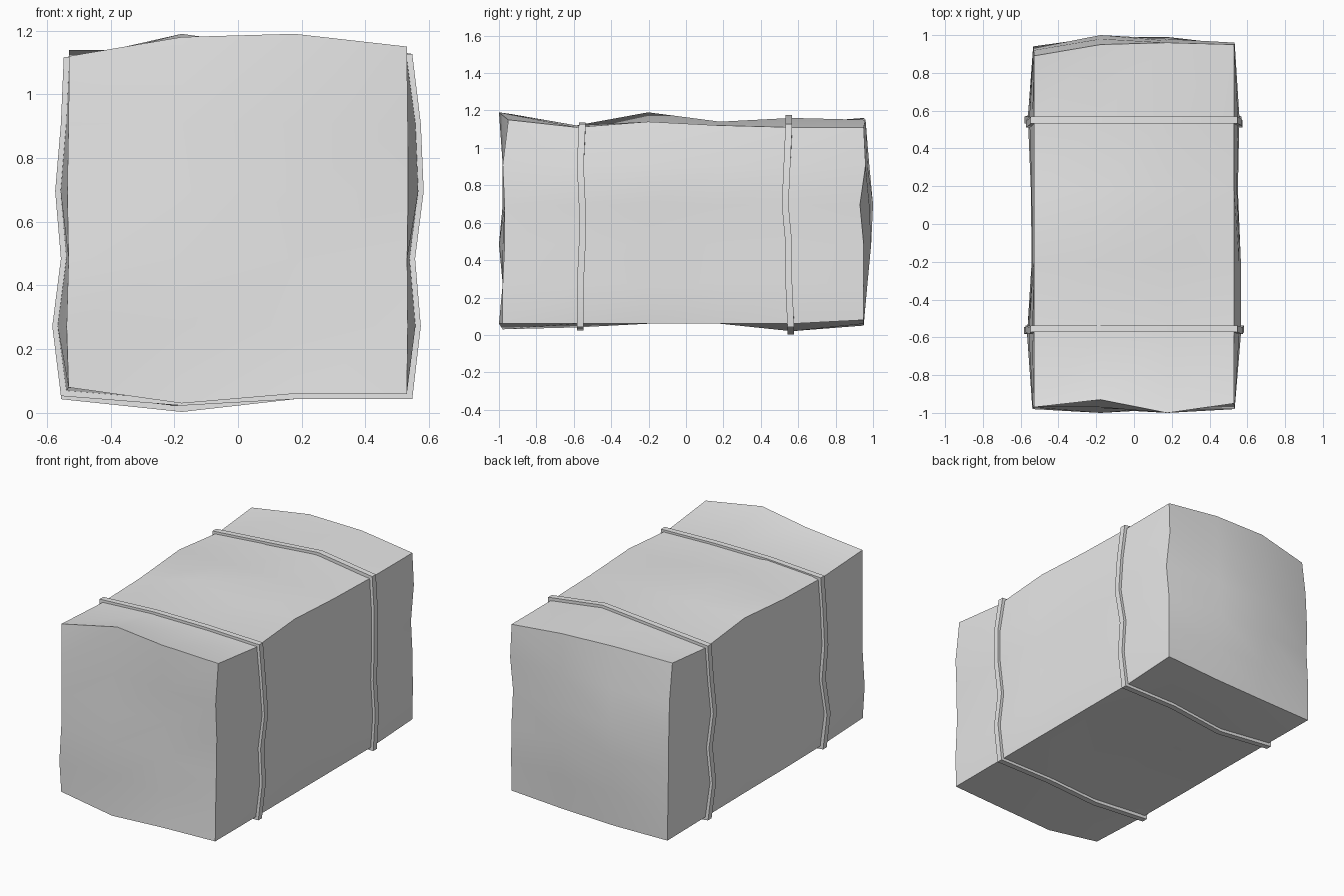
import bpy
import bmesh
from mathutils import Vector

cube = bpy.data.objects.get("Cube")
if cube:
    bpy.data.objects.remove(cube, do_unlink=True)

grey = bpy.data.materials.new("plain_grey")
grey.use_nodes = True
grey.diffuse_color = (0.8, 0.8, 0.8, 1)
grey.node_tree.nodes["Principled BSDF"].inputs["Base Color"].default_value = grey.diffuse_color

# Grid of the bale: columns across, along and up
NX, NY, NZ = 3, 5, 5
LOW = Vector((-0.53, -0.97, 0.06))
HIGH = Vector((0.53, 0.95, 1.12))

# Lumps of each face in hundredths of a unit, outward positive
# top and bottom: one row per step across, running front to back
TOP = [[0, -2, -1, 2, -2, 1], [6, 0, 7, 2, 1, 4],
       [7, 0, 2, 2, 4, 3], [3, -1, 2, 0, -1, -1]]
BOTTOM = [[-2, -1, 0, 0, 0, 1], [3, 2, 0, 0, 4, 1],
          [0, 0, 0, 0, 0, 0], [0, 0, 0, 0, 0, -2]]
# front and back: one row per step across, running upward
FRONT = [[0, 1, 0, -1, 0, 0], [1, 1, 3, 1, 0, -4],
         [3, 1, 1, 0, 1, 3], [1, 1, 0, 0, 1, -2]]
BACK = [[-1, -1, -2, -2, -3, -6], [0, 2, 4, 5, 3, 0],
        [0, 2, 4, 3, 2, 1], [0, 0, 0, -2, 1, 0]]
# sides: a profile upward scaled by a profile along the bale
LEFT_UP, LEFT_ALONG = [0, 3, 1, 4, 3, 0], [0.1, 0.9, 0.9, 0.5, 0.7, 0.1]
RIGHT_UP, RIGHT_ALONG = [1, 4, 1, 3, 1, 0], [0.2, 0.9, 0.3, 0.4, 0.8, 0.1]


def surface_point(i, j, k):
    """Lumpy position of one grid point on the shell."""
    p = Vector(LOW[a] + (HIGH[a] - LOW[a]) * t
               for a, t in enumerate((i / NX, j / NY, k / NZ)))
    if i == 0:
        p.x -= RIGHT_UP[k] * RIGHT_ALONG[j] / 100
    if i == NX:
        p.x += LEFT_UP[k] * LEFT_ALONG[j] / 100
    if j == 0:
        p.y -= FRONT[i][k] / 100
    if j == NY:
        p.y += BACK[i][k] / 100
    if k == 0:
        p.z -= BOTTOM[i][j] / 100
    if k == NZ:
        p.z += TOP[i][j] / 100
    return p


def finish(bm, name):
    bmesh.ops.recalc_face_normals(bm, faces=bm.faces)
    mesh = bpy.data.meshes.new(name)
    bm.to_mesh(mesh)
    bm.free()
    mesh.materials.append(grey)
    obj = bpy.data.objects.new(name, mesh)
    bpy.context.collection.objects.link(obj)
    bpy.ops.object.select_all(action='DESELECT')
    obj.select_set(True)
    bpy.context.view_layer.objects.active = obj
    bpy.ops.object.shade_smooth_by_angle(angle=0.6)
    return obj


# Bale body: six gridded sides of a lumpy box
bm = bmesh.new()
verts = {}


def vert(key):
    if key not in verts:
        verts[key] = bm.verts.new(surface_point(*key))
    return verts[key]


size = (NX, NY, NZ)
for axis in range(3):
    u, v = (axis + 1) % 3, (axis + 2) % 3
    for end in (0, size[axis]):
        for a in range(size[u]):
            for b in range(size[v]):
                loop = []
                for da, db in ((0, 0), (1, 0), (1, 1), (0, 1)):
                    key = [0, 0, 0]
                    key[axis], key[u], key[v] = end, a + da, b + db
                    loop.append(vert(tuple(key)))
                bm.faces.new(loop)
finish(bm, "bale_body")

# Perimeter of a cross-section, used by both straps
RING = ([(i, 0) for i in range(NX)] + [(NX, k) for k in range(NZ)]
        + [(i, NZ) for i in range(NX, 0, -1)] + [(0, k) for k in range(NZ, 0, -1)])


def strap(name, column, centre, sway):
    """Flat band that follows the lumps around the bale."""
    bm = bmesh.new()
    half, thick = 0.018, 0.017
    rows = []
    for i, k in RING:
        p = surface_point(i, column, k)
        p.y = centre + sway[k] / 100
        out = Vector(((i == NX) - (i == 0), 0, (k == NZ) - (k == 0)))
        side = Vector((0, half, 0))
        rows.append([bm.verts.new(p + out * depth + side * s)
                     for depth, s in ((-0.02, -1), (thick, -1), (thick, 1), (-0.02, 1))])
    for n, row in enumerate(rows):
        after = rows[(n + 1) % len(rows)]
        for c in range(4):
            d = (c + 1) % 4
            bm.faces.new((row[c], row[d], after[d], after[c]))
    return finish(bm, name)


strap("front_strap", 1, -0.555, [-1, -1, 0, 0, -1, 0])
strap("back_strap", 4, 0.55, [1, 0, 0, -2, -1, 0])
